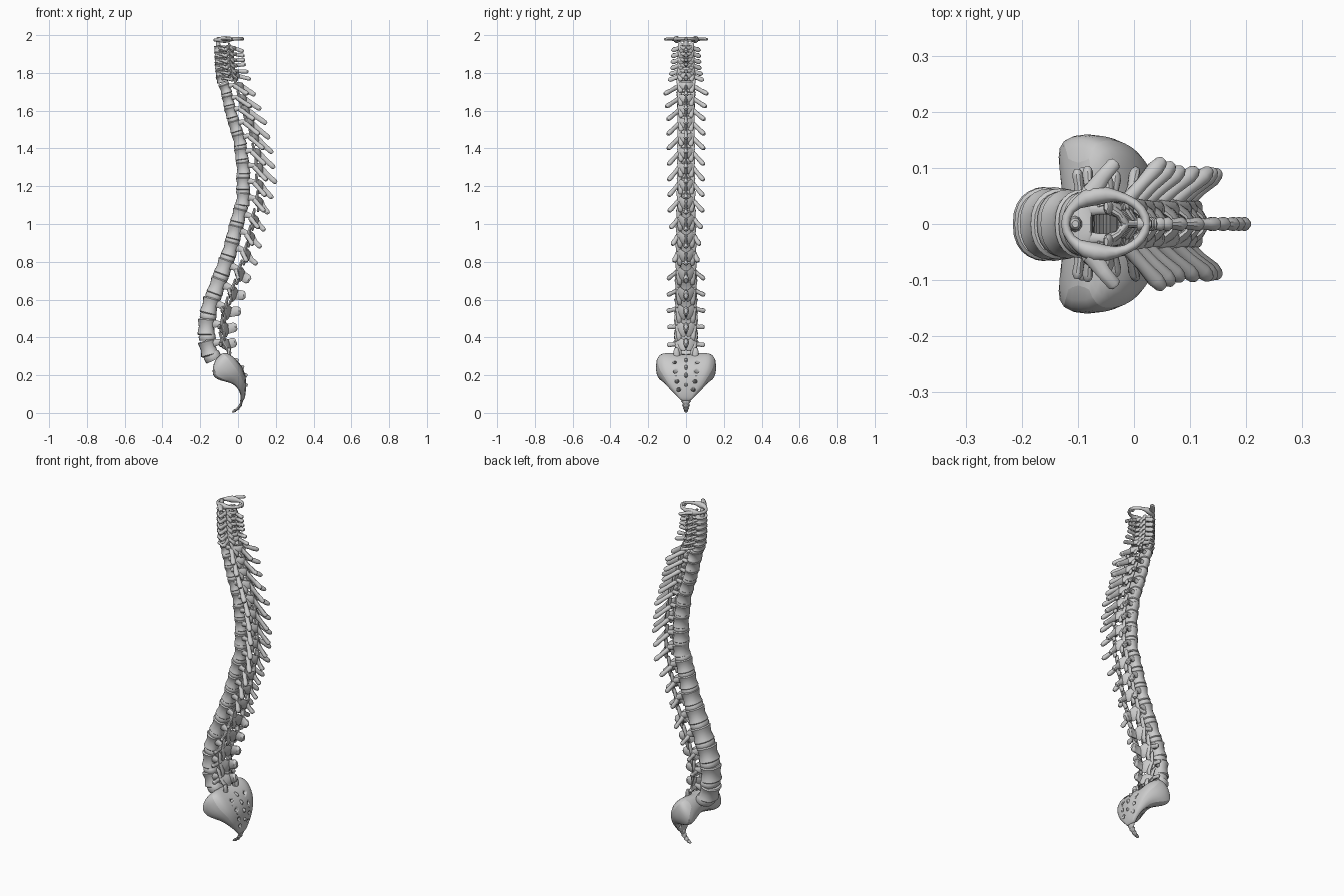
import bpy, bmesh, math
from mathutils import Vector, Matrix

if "Cube" in bpy.data.objects:
    bpy.data.objects.remove(bpy.data.objects["Cube"])

V = Vector


def finish(bm, name, matrix=None, angle=40):
    bmesh.ops.recalc_face_normals(bm, faces=bm.faces)
    me = bpy.data.meshes.new(name)
    bm.to_mesh(me)
    bm.free()
    ob = bpy.data.objects.new(name, me)
    bpy.context.collection.objects.link(ob)
    if matrix:
        ob.matrix_world = matrix
    bpy.ops.object.select_all(action='DESELECT')
    ob.select_set(True)
    bpy.context.view_layer.objects.active = ob
    bpy.ops.object.shade_smooth_by_angle(angle=math.radians(angle))
    return ob


def skin(bm, rings, closed=False):
    vs = [[bm.verts.new(p) for p in r] for r in rings]
    n = len(vs[0])
    pairs = list(zip(vs, vs[1:])) + ([(vs[-1], vs[0])] if closed else [])
    for a, b in pairs:
        for k in range(n):
            bm.faces.new((a[k], a[(k + 1) % n], b[(k + 1) % n], b[k]))
    if not closed:
        bm.faces.new(vs[0])
        bm.faces.new(vs[-1])


def limb(bm, pts, radii, ref=V((0, 0, 1)), seg=10, closed=False):
    """Elliptical tube through points; radii are (sideways, along ref)."""
    pts, radii = [V(p) for p in pts], list(radii)
    if not closed:  # rounded tip
        t = (pts[-1] - pts[-2]).normalized()
        a, b = radii[-1]
        pts.append(pts[-1] + t * min(a, b) * .6)
        radii.append((a * .6, b * .6))
    n, rings = len(pts), []
    for i, p in enumerate(pts):
        if closed:
            t = pts[(i + 1) % n] - pts[i - 1]
        else:
            t = pts[min(i + 1, n - 1)] - pts[max(i - 1, 0)]
        t.normalize()
        side = ref.cross(t).normalized()
        up = t.cross(side)
        a, b = radii[i]
        rings.append([p + side * a * math.cos(q) + up * b * math.sin(q)
                      for q in (2 * math.pi * k / seg for k in range(seg))])
    skin(bm, rings, closed)


def drum(bm, d, w, h, profile, seg=24):
    """Kidney-shaped block, flattened at the back."""
    rings = []
    for zf, s in profile:
        ring = []
        for k in range(seg):
            q = 2 * math.pi * k / seg
            c, sn = math.cos(q), math.sin(q)
            x = d / 2 * (c if c < 0 else c * .95 - .2 * c ** 4)
            ring.append((x * s, w * math.copysign(abs(sn) ** .85, sn) * s, zf * h))
        rings.append(ring)
    skin(bm, rings)


BODY = [(-.5, .9), (-.43, 1), (-.28, .94), (0, .87), (.28, .94), (.43, 1), (.5, .9)]
DISC = [(-.5, .9), (-.25, .96), (.25, .96), (.5, .9)]

# index, z, x, depth, half width, spinous tip x/z, transverse tip dx/y/dz
KEYS = [
    (1, 1.93, -.097, .06, .042, .025, 1.915, .03, .07, -.01),
    (4, 1.835, -.092, .064, .046, .035, 1.845, .03, .075, -.01),
    (6, 1.768, -.082, .068, .05, .062, 1.768, .05, .088, -.005),
    (7, 1.715, -.062, .07, .052, .085, 1.685, .11, .11, -.025),
    (9, 1.59, -.033, .072, .046, .145, 1.535, .115, .095, -.035),
    (11, 1.445, .012, .08, .046, .178, 1.38, .12, .093, -.045),
    (13, 1.295, .033, .085, .048, .198, 1.222, .115, .09, -.06),
    (15, 1.13, .032, .088, .051, .158, 1.06, .105, .088, -.06),
    (18, .865, -.035, .095, .058, .095, .79, .08, .062, -.06),
    (19, .77, -.068, .1, .06, .055, .705, .07, .095, -.06),
    (21, .565, -.143, .105, .063, .005, .54, .06, .097, -.025),
    (22, .455, -.161, .107, .065, -.015, .455, .06, .093, 0),
    (23, .345, -.152, .107, .066, -.018, .375, .06, .095, .015)]


def row(i):
    for a, b in zip(KEYS, KEYS[1:]):
        if a[0] <= i <= b[0]:
            t = (i - a[0]) / (b[0] - a[0])
            return [p + (q - p) * t for p, q in zip(a, b)][1:]


ROWS = {i: row(i) for i in range(1, 24)}
P = {i: V((r[1], 0, r[0])) for i, r in ROWS.items()}
P[0], P[24] = V((-.1, 0, 1.97)), V((-.108, 0, .255))


def frame(pos, t):
    t = t.normalized()
    m = Matrix(((t.z, 0, t.x), (0, 1, 0), (-t.x, 0, t.z))).to_4x4()
    m.translation = pos
    return m


def part_name(i):
    if i < 7:
        return f"cervical_vertebra_{i + 1}"
    return f"thoracic_vertebra_{i - 6}" if i < 19 else f"lumbar_vertebra_{i - 18}"


# vertebrae from the second cervical to the last lumbar
for i in range(1, 24):
    z, x, d, w, sx, sz, tdx, ty, tdz = ROWS[i]
    m = frame(P[i], P[i - 1] - P[i + 1])
    inv = m.inverted()
    gap = (P[i - 1] - P[i + 1]).length / 2
    h = gap * .8
    neck, lumbar = i < 7, i > 18
    bm = bmesh.new()
    drum(bm, d, w, h, BODY)
    back = d / 2
    tip = inv @ V((sx, 0, sz))
    # spinous process
    root = V((back + .042, 0, -.1 * h))
    ty_r = .008 if not lumbar else .01
    tall = .011 if neck else (.027 if lumbar else .014)
    limb(bm, [root, root.lerp(tip, .5), root.lerp(tip, .85), tip],
         [(ty_r, h * .33), (ty_r * .8, tall), (ty_r * 1.3, tall), (ty_r * 1.6, tall * .9)])
    for s in (-1, 1):
        hub = V((back + .022, s * w * .68, .1 * h))
        # pedicle and lamina
        limb(bm, [(d * .25, s * w * .6, .22 * h), (back + .005, s * w * .62, .2 * h), hub],
             [(.012, h * .26), (.009, h * .2), (.012, h * .25)])
        limb(bm, [hub, (back + .04, s * w * .42, -.1 * h), (back + .052, 0, -.2 * h)],
             [(.01, h * .35), (.007, h * .42), (.008, h * .38)])
        # upper and lower joint facets
        ax = V((1, 0, 0))
        limb(bm, [hub, (back + .022, s * w * .72, .5 * h), (back + .02, s * w * .74, .78 * h)],
             [(.012, .01), (.013, .008), (.012, .006)], ax)
        limb(bm, [hub, (back + .038, s * w * .58, -.45 * h), (back + .037, s * w * .55, -.75 * h)],
             [(.013, .01), (.014, .008), (.012, .007)], ax)
        # transverse process
        end = inv @ V((x + tdx, s * ty, z + tdz))
        start = V((back + .012, s * w * .7, .05 * h))
        if neck:  # forked, leaving a small opening beside the body
            limb(bm, [(0, s * w * .8, 0), (.012, s * ty * .9, 0), end],
                 [(.007, .008), (.007, .007), (.009, .008)])
        thick = .008 if lumbar or neck else .012
        limb(bm, [start, start.lerp(end, .5), start.lerp(end, .85), end],
             [(.013, .014), (thick, .011), (thick * 1.25, .013), (thick, .011)])
    # peg on the second cervical vertebra
    if i == 1:
        limb(bm, [(-.008, 0, 0), (-.006, 0, .035), (-.004, 0, .055)],
             [(.016, .014), (.012, .011), (.011, .01)], V((1, 0, 0)))
    finish(bm, part_name(i), m)
    # disc below
    low = P[i + 1]
    span = (P[i] - low).length
    bm = bmesh.new()
    drum(bm, d, w, span * (.26 if i < 23 else .4), DISC)
    finish(bm, f"disc_{i}", frame((P[i] + low) / 2, P[i] - low))

# first cervical vertebra: a ring with side masses and wings
bm = bmesh.new()
pts, rad = [], []
for k in range(24):
    q = 2 * math.pi * k / 24
    c, s = math.cos(q), math.sin(q)
    pts.append((-.05 + .072 * c, .052 * s, 1.978 + .004 * c))
    m = max(0, math.cos(2 * (abs(math.atan2(s, c)) - 1.85))) ** 2
    rad.append((.008 + .009 * m, .009 + .01 * m))
limb(bm, pts, rad, closed=True)
limb(bm, [(.005, 0, 1.98), (.026, 0, 1.98)], [(.012, .009), (.009, .009)])
for s in (-1, 1):
    limb(bm, [(-.075, s * .055, 1.978), (-.055, s * .085, 1.98), (-.035, s * .108, 1.978)],
         [(.018, .011), (.013, .008), (.012, .008)])
finish(bm, "cervical_vertebra_1")

# sacrum: front, back, outer front, outer back (x, z) and half width per level
LEVELS = [
    (-.142, .25, -.055, .315, -.118, .305, -.085, .34, .150),
    (-.105, .215, .0, .275, -.165, .175, -.025, .305, .168),
    (-.05, .185, .032, .235, -.09, .160, .008, .245, .155),
    (-.01, .155, .045, .19, -.03, .155, .028, .2, .125),
    (.012, .115, .045, .135, .005, .12, .036, .145, .092),
    (.016, .08, .04, .09, .015, .085, .036, .092, .045),
    (.01, .06, .03, .062, .01, .06, .03, .062, .028)]
bm = bmesh.new()
rings = []
for fx, fz, bx, bz, lx, lz, kx, kz, w in LEVELS:
    half = [(.5 * fx + .5 * lx, .5 * w, .5 * fz + .5 * lz), (lx, w, lz), (kx, w, kz),
            (.5 * bx + .5 * kx, .5 * w, .5 * bz + .5 * kz)]
    rings.append([(fx, 0, fz)] + half + [(bx, 0, bz)] + [(a, -b, c) for a, b, c in half[::-1]])
skin(bm, rings)
sacrum = finish(bm, "sacrum", angle=60)
sub = sacrum.modifiers.new("smooth", 'SUBSURF')
sub.levels = sub.render_levels = 2

# paired openings through the sacrum
bm = bmesh.new()
HOLES = [(-.04, .24, .06), (0, .2, .056), (.02, .155, .048), (.03, .118, .038)]
for x, z, y in HOLES:
    for s in (-1, 1):
        t = V((.8, 0, .55)).normalized()
        c = V((x, s * y, z))
        limb(bm, [c - t * .1, c + t * .1], [(.011, .009)] * 2, seg=12)
cutter = finish(bm, "opening_cutter")
cutter.hide_render = True
cutter.hide_viewport = True
cut = sacrum.modifiers.new("openings", 'BOOLEAN')
cut.operation, cut.object, cut.solver = 'DIFFERENCE', cutter, 'EXACT'

# sacral crest, side tubercles and upper facets
bm = bmesh.new()
for x, z, r in [(-.012, .275, .016), (.018, .24, .014), (.036, .2, .012), (.038, .15, .009)]:
    limb(bm, [(x - .02, 0, z - .005), (x, 0, z), (x + .009, 0, z - .003)],
         [(.016, r * 1.5), (.01, r * 1.1), (.007, r)])
    for s in (-1, 1):
        y = s * (.035 + (z - .15) * .5) * .9
        limb(bm, [(x - .03, y, z - .01), (x - .006, y, z)], [(.012, .012), (.008, .01)])
for s in (-1, 1):
    limb(bm, [(-.05, s * .048, .28), (-.045, s * .05, .32), (-.048, s * .052, .34)],
         [(.018, .013), (.016, .01), (.012, .008)], V((1, 0, 0)))
finish(bm, "sacral_crest")

# tailbone: four shrinking segments
bm = bmesh.new()
C = [(.02, .068), (.016, .047), (.004, .028), (-.012, .014), (-.028, .006)]
for k, (a, b) in enumerate(zip(C, C[1:])):
    w = .027 - .005 * k
    a, b = V((a[0], 0, a[1])), V((b[0], 0, b[1]))
    limb(bm, [a, a.lerp(b, .2), a.lerp(b, .6), b],
         [(w * .7, .007), (w, .009), (w * .8, .007), (w * .6, .006)], V((1, 0, .3)))
finish(bm, "coccyx")
